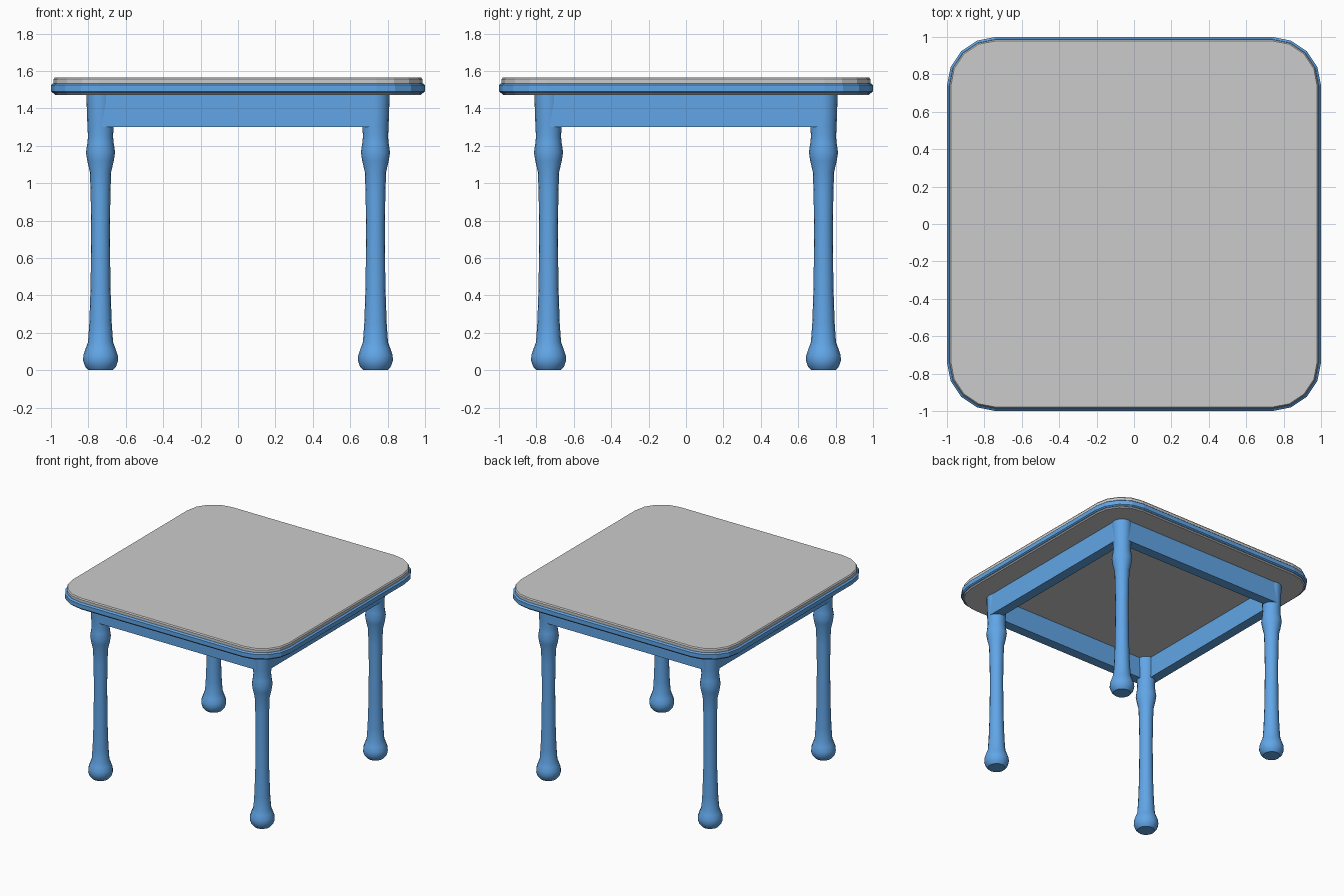
import bpy, bmesh, math

if "Cube" in bpy.data.objects:
    bpy.data.objects.remove(bpy.data.objects["Cube"])

blue = bpy.data.materials.new("blue_paint")
blue.diffuse_color = (0.12, 0.38, 0.8, 1)
blue.use_nodes = True
blue.node_tree.nodes["Principled BSDF"].inputs["Base Color"].default_value = blue.diffuse_color


def finish(bm, name, mat=None, smooth=False):
    bmesh.ops.recalc_face_normals(bm, faces=bm.faces)
    me = bpy.data.meshes.new(name)
    bm.to_mesh(me)
    bm.free()
    ob = bpy.data.objects.new(name, me)
    bpy.context.collection.objects.link(ob)
    if mat:
        me.materials.append(mat)
    if smooth:
        bpy.ops.object.select_all(action='DESELECT')
        ob.select_set(True)
        bpy.context.view_layer.objects.active = ob
        bpy.ops.object.shade_smooth_by_angle(angle=math.radians(40))
    return ob


def rounded_square(half, centre=0.74, seg=4):
    r = half - centre
    pts = []
    for q, (sx, sy) in enumerate([(1, 1), (-1, 1), (-1, -1), (1, -1)]):
        for i in range(seg + 1):
            a = math.pi / 2 * (q + i / seg)
            pts.append((sx * centre + r * math.cos(a), sy * centre + r * math.sin(a)))
    return pts


def circle(r, cx, cy, n=16):
    return [(cx + r * math.cos(2 * math.pi * i / n),
             cy + r * math.sin(2 * math.pi * i / n)) for i in range(n)]


def loft(loops, closed=False):
    """Skin a list of (outline points, z); cap the ends or join them."""
    bm = bmesh.new()
    rings = [[bm.verts.new((x, y, z)) for x, y in pts] for pts, z in loops]
    pairs = list(zip(rings, rings[1:]))
    if closed:
        pairs.append((rings[-1], rings[0]))
    else:
        bm.faces.new(rings[0])
        bm.faces.new(rings[-1])
    for a, b in pairs:
        n = len(a)
        for i in range(n):
            j = (i + 1) % n
            bm.faces.new((a[i], a[j], b[j], b[i]))
    return bm


# Table top slab
slab = [(0.978, 1.472), (0.986, 1.48), (0.986, 1.556), (0.979, 1.565)]
finish(loft([(rounded_square(h), z) for h, z in slab]), "table_top")

# Blue edge band around the slab
band = [(0.98, 1.482), (0.99, 1.482), (1.0, 1.49), (1.0, 1.524), (0.988, 1.534), (0.98, 1.534)]
finish(loft([(rounded_square(h), z) for h, z in band], closed=True), "edge_band", blue)

# Turned legs
C = 0.735
leg = [(0.066, 0), (0.083, 0.02), (0.093, 0.05), (0.092, 0.08), (0.08, 0.115),
       (0.067, 0.15), (0.06, 0.25), (0.053, 0.45), (0.05, 0.75), (0.053, 0.95),
       (0.057, 1.06), (0.071, 1.12), (0.078, 1.165), (0.071, 1.21),
       (0.067, 1.25), (0.07, 1.3), (0.076, 1.474)]
for fb, sy in (("front", -1), ("back", 1)):
    for lr, sx in (("left", -1), ("right", 1)):
        finish(loft([(circle(r, sx * C, sy * C), z) for r, z in leg]),
               f"{fb}_{lr}_leg", blue, smooth=True)

# Apron rails between the legs
OUT, T = 0.804, 0.08
for name, sx, sy in (("front", 0, -1), ("back", 0, 1), ("left", -1, 0), ("right", 1, 0)):
    m = OUT - T / 2
    hx, hy = (T / 2, C) if sx else (C, T / 2)
    cx, cy = sx * m, sy * m
    rect = [(cx - hx, cy - hy), (cx + hx, cy - hy), (cx + hx, cy + hy), (cx - hx, cy + hy)]
    finish(loft([(rect, 1.3), (rect, 1.474)]), f"{name}_apron", blue)
